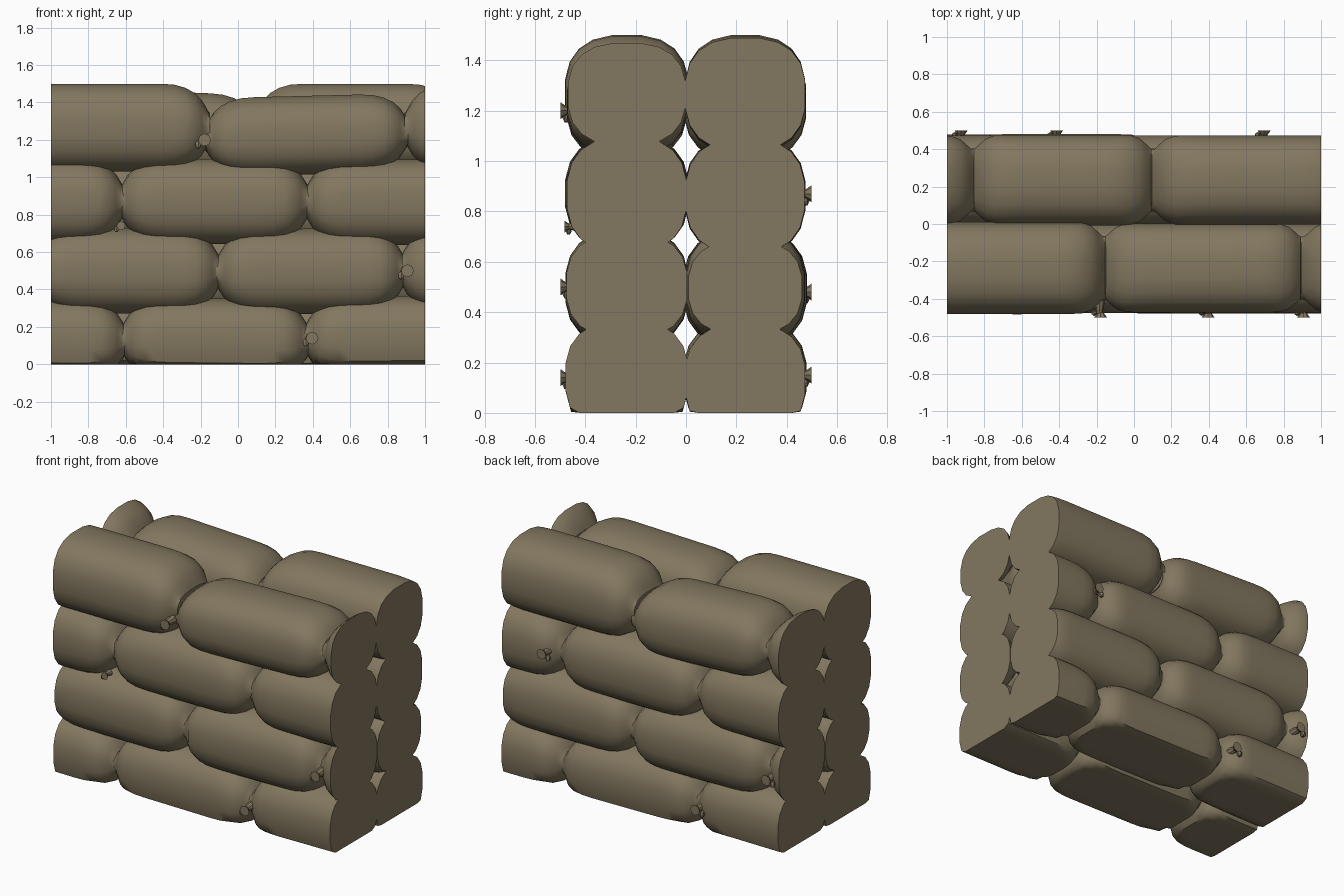
import bpy, bmesh, math, random
from mathutils import Matrix, Vector

random.seed(4)
cube = bpy.data.objects.get("Cube")
if cube:
    bpy.data.objects.remove(cube, do_unlink=True)

burlap = bpy.data.materials.new("khaki_burlap")
burlap.use_nodes = True
burlap.diffuse_color = (0.225, 0.185, 0.115, 1)
burlap.node_tree.nodes["Principled BSDF"].inputs["Base Color"].default_value = burlap.diffuse_color

SEGMENTS = 20
WALL_END = 1.0


def add_object(name, bm, angle):
    bmesh.ops.recalc_face_normals(bm, faces=bm.faces)
    mesh = bpy.data.meshes.new(name)
    bm.to_mesh(mesh)
    bm.free()
    mesh.materials.append(burlap)
    obj = bpy.data.objects.new(name, mesh)
    bpy.context.collection.objects.link(obj)
    bpy.ops.object.select_all(action='DESELECT')
    obj.select_set(True)
    bpy.context.view_layer.objects.active = obj
    bpy.ops.object.shade_smooth_by_angle(angle=math.radians(angle))
    return obj


def taper(dist, reach, power, floor):
    """Pillow rounding: floor at the bag's end, 1 once past the reach."""
    u = max(0, 1 - dist / reach)
    return max(floor, (1 - u ** power) ** (1 / power))


def spow(v, e):
    return math.copysign(abs(v) ** e, v)


def bag(name, start, end, y, z, half_height, tilt=0.0):
    """Stuffed bag lofted along x, cut flat at the wall ends and the ground."""
    lo, hi = max(start, -WALL_END), min(end, WALL_END)
    steps = (0, 0.006, 0.02, 0.045, 0.08, 0.13, 0.19, 0.26, 0.4)
    xs = {lo, hi} | {start + d for d in steps} | {end - d for d in steps}
    xs = sorted(x for x in xs if lo <= x <= hi)
    half_width = 0.243 + random.uniform(-0.005, 0.005)
    bm = bmesh.new()
    rings = []
    for x in xs:
        dist = min(x - start, end - x)
        h = half_height * taper(dist, 0.26, 2.3, 0.35)
        w = half_width * taper(dist, 0.17, 2.6, 0.7)
        zc = z + tilt * (x - (start + end) / 2)
        ring = []
        for i in range(SEGMENTS):
            a = math.tau * (i + 0.5) / SEGMENTS
            co = (x, y + w * spow(math.cos(a), 0.77),
                  max(0, zc + h * spow(math.sin(a), 0.77)))
            ring.append(bm.verts.new(co))
        rings.append(ring)
    for r0, r1 in zip(rings, rings[1:]):
        for i in range(SEGMENTS):
            j = (i + 1) % SEGMENTS
            bm.faces.new((r0[i], r0[j], r1[j], r1[i]))
    bm.faces.new(rings[0])
    bm.faces.new(rings[-1])
    add_object(name, bm, 42)


def knot(name, x, z, side, size=1.0):
    """Tied bag mouth: a flared neck with a gathered ear."""
    bm = bmesh.new()
    out = Matrix.Rotation(side * -math.pi / 2, 4, 'X')
    root = Matrix.Translation((x, side * 0.445, z)) @ out @ Matrix.Scale(size, 4)
    bmesh.ops.create_cone(bm, cap_ends=True, segments=8, radius1=0.03, radius2=0.016,
                          depth=0.07, matrix=root)
    flare = root @ Matrix.Translation((0.006, 0, 0.041))
    bmesh.ops.create_cone(bm, cap_ends=True, segments=8, radius1=0.016, radius2=0.034,
                          depth=0.026, matrix=flare)
    ear = root @ Matrix.Translation((-0.028, 0.025 * side, 0.03)) @ Matrix.Diagonal((1, 1.3, 0.9, 1))
    bmesh.ops.create_icosphere(bm, subdivisions=1, radius=0.019, matrix=ear)
    add_object(name, bm, 35)


# Lower courses: the back row is the front row turned half round
courses = [("bottom", 0.135, 0.225, (-1.6, -0.61, 0.37, 1.36)),
           ("second", 0.495, 0.23, (-1.08, -0.105, 0.88, 1.86)),
           ("third", 0.865, 0.23, (-1.6, -0.62, 0.37, 1.36))]
for level, z, height, seams in courses:
    for row, side in (("front", -1), ("back", 1)):
        for n, (a, b) in enumerate(zip(seams, seams[1:])):
            start, end = (a, b) if side < 0 else (-b, -a)
            bag(f"{row}_{level}_bag_{n + 1}", start - 0.012, end + 0.012, side * 0.235,
                z + random.uniform(-0.008, 0.008), height, random.uniform(-0.012, 0.012))

# Top course: start, end, centre height, half height, tilt
top_bags = {
    "front": [(-1.22, -0.15, 1.265, 0.237, 0), (-0.175, 0.91, 1.225, 0.212, 0.025),
              (0.89, 1.9, 1.265, 0.237, 0)],
    "back": [(-1.9, -0.85, 1.265, 0.237, 0), (-0.87, 0.11, 1.235, 0.225, -0.04),
             (0.09, 1.16, 1.265, 0.237, 0)],
}
for row, side in (("front", -1), ("back", 1)):
    for n, (start, end, z, height, tilt) in enumerate(top_bags[row]):
        bag(f"{row}_top_bag_{n + 1}", start, end, side * 0.235, z, height, tilt)

# Tied mouths beside the seams
for n, (x, z, size) in enumerate([(-0.185, 1.2, 1), (0.9, 0.5, 1), (0.39, 0.14, 1), (-0.63, 0.74, 0.7)]):
    knot(f"front_knot_{n + 1}", x, z, -1, size)
for n, (x, z) in enumerate([(0.69, 0.87), (-0.93, 0.48), (-0.42, 0.15)]):
    knot(f"back_knot_{n + 1}", x, z, 1)
